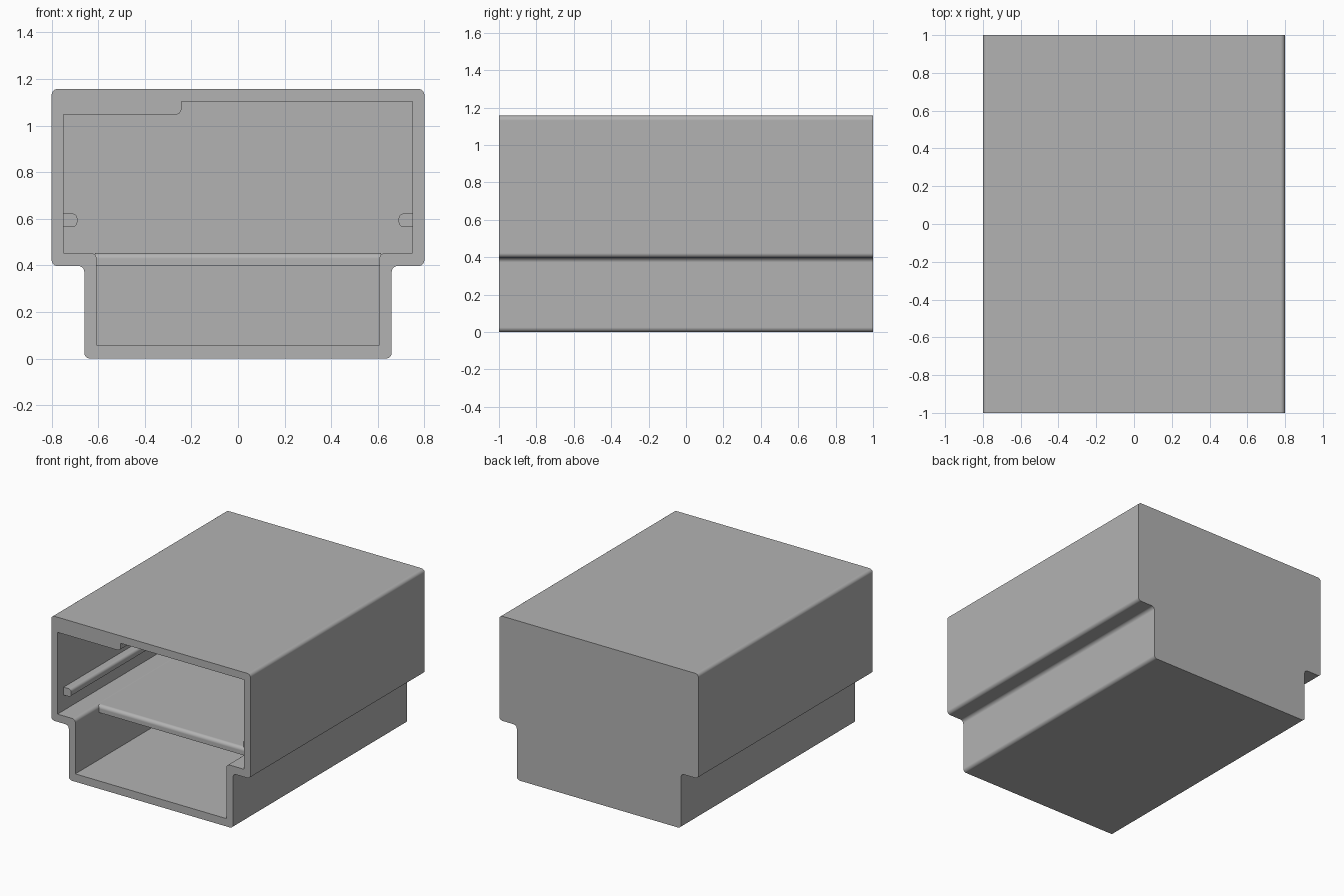
import bpy
import bmesh
from math import pi, tan
from mathutils import Vector, Matrix

cube = bpy.data.objects.get("Cube")
if cube:
    bpy.data.objects.remove(cube)

# One plain grey for the whole housing
grey = bpy.data.materials.new("plain_grey")
grey.use_nodes = True
colour = (0.45, 0.45, 0.45, 1)
grey.diffuse_color = colour
grey.node_tree.nodes["Principled BSDF"].inputs["Base Color"].default_value = colour


def rounded(corners, steps=6):
    """Turn (a, b, radius) corners into a 2D outline with true arcs."""
    outline = []
    for i, (a, b, radius) in enumerate(corners):
        p = Vector((a, b))
        if not radius:
            outline.append(p)
            continue
        u = (Vector(corners[i - 1][:2]) - p).normalized()
        v = (Vector(corners[(i + 1) % len(corners)][:2]) - p).normalized()
        half = u.angle(v) / 2
        start = p + u * radius / tan(half)
        centre = p + (u + v).normalized() * (start - p).length / abs(u.dot((u + v).normalized()))
        turn = v.angle_signed(u)
        sweep = (pi - 2 * half) * (1 if turn > 0 else -1)
        for k in range(steps + 1):
            outline.append(centre + Matrix.Rotation(-sweep * k / steps, 2) @ (start - centre))
    return outline


def prism(name, corners, start, end, axis="Y"):
    """Extrude an XZ outline along y, or a YZ outline along x."""
    bm = bmesh.new()

    def place(p, t):
        return (p.x, t, p.y) if axis == "Y" else (t, p.x, p.y)

    outline = rounded(corners)
    rings = [[bm.verts.new(place(p, t)) for p in outline] for t in (start, end)]
    bm.faces.new(rings[0])
    bm.faces.new(rings[1])
    for i in range(len(outline)):
        bm.faces.new((rings[0][i - 1], rings[0][i], rings[1][i], rings[1][i - 1]))
    bmesh.ops.recalc_face_normals(bm, faces=bm.faces)
    mesh = bpy.data.meshes.new(name)
    bm.to_mesh(mesh)
    bm.free()
    mesh.materials.append(grey)
    obj = bpy.data.objects.new(name, mesh)
    bpy.context.collection.objects.link(obj)
    return obj


def smooth(obj):
    bpy.ops.object.select_all(action="DESELECT")
    obj.select_set(True)
    bpy.context.view_layer.objects.active = obj
    bpy.ops.object.shade_smooth_by_angle(angle=pi / 6)
    mod = obj.modifiers.new("flat_sides", "WEIGHTED_NORMAL")
    mod.keep_sharp = True


R = 0.025
top, under, wall = 1.157, 0.397, 0.05
ledge = 0.453

# Outer housing: wide upper body on a narrower base
housing = prism("housing", [
    (-0.66, 0, R), (0.66, 0, R), (0.66, under, R), (0.8, under, R),
    (0.8, top, R), (-0.8, top, R), (-0.8, under, R), (-0.66, under, R)], -1, 1)

# Front-opening cavity with a stepped ceiling
cavity = prism("cavity_cutter", [
    (-0.607, 0.057, 0), (0.607, 0.057, 0), (0.607, ledge, R), (0.75, ledge, 0),
    (0.75, 1.103, 0), (-0.243, 1.103, 0), (-0.243, 1.047, R), (-0.75, 1.047, 0),
    (-0.75, ledge, 0), (-0.607, ledge, R)], -1.1, 1 - wall)
cavity.hide_render = True
cavity.hide_viewport = True
cut = housing.modifiers.new("hollow", "BOOLEAN")
cut.operation = "DIFFERENCE"
cut.solver = "EXACT"
cut.object = cavity

# Apply the cut so the fillets can be smoothed on the final faces
bpy.context.view_layer.update()
evaluated = housing.evaluated_get(bpy.context.evaluated_depsgraph_get())
hollow = bpy.data.meshes.new_from_object(evaluated)
housing.modifiers.clear()
housing.data = hollow
bpy.data.objects.remove(cavity)
smooth(housing)

# Inner shelf, set back from the opening, rounded along its front top edge
shelf = prism("inner_shelf", [
    (-0.73, 0.4, 0), (0.96, 0.4, 0), (0.96, ledge, 0), (-0.73, ledge, R)],
    -0.615, 0.615, "X")
smooth(shelf)

# Guide rails on both side walls
for side, name in ((-1, "right_rail"), (1, "left_rail")):
    rail = prism(name, [
        (side * 0.76, 0.565, 0), (side * 0.69, 0.565, 0.02),
        (side * 0.69, 0.622, 0.02), (side * 0.76, 0.622, 0)], -0.93, 0.96)
    smooth(rail)
